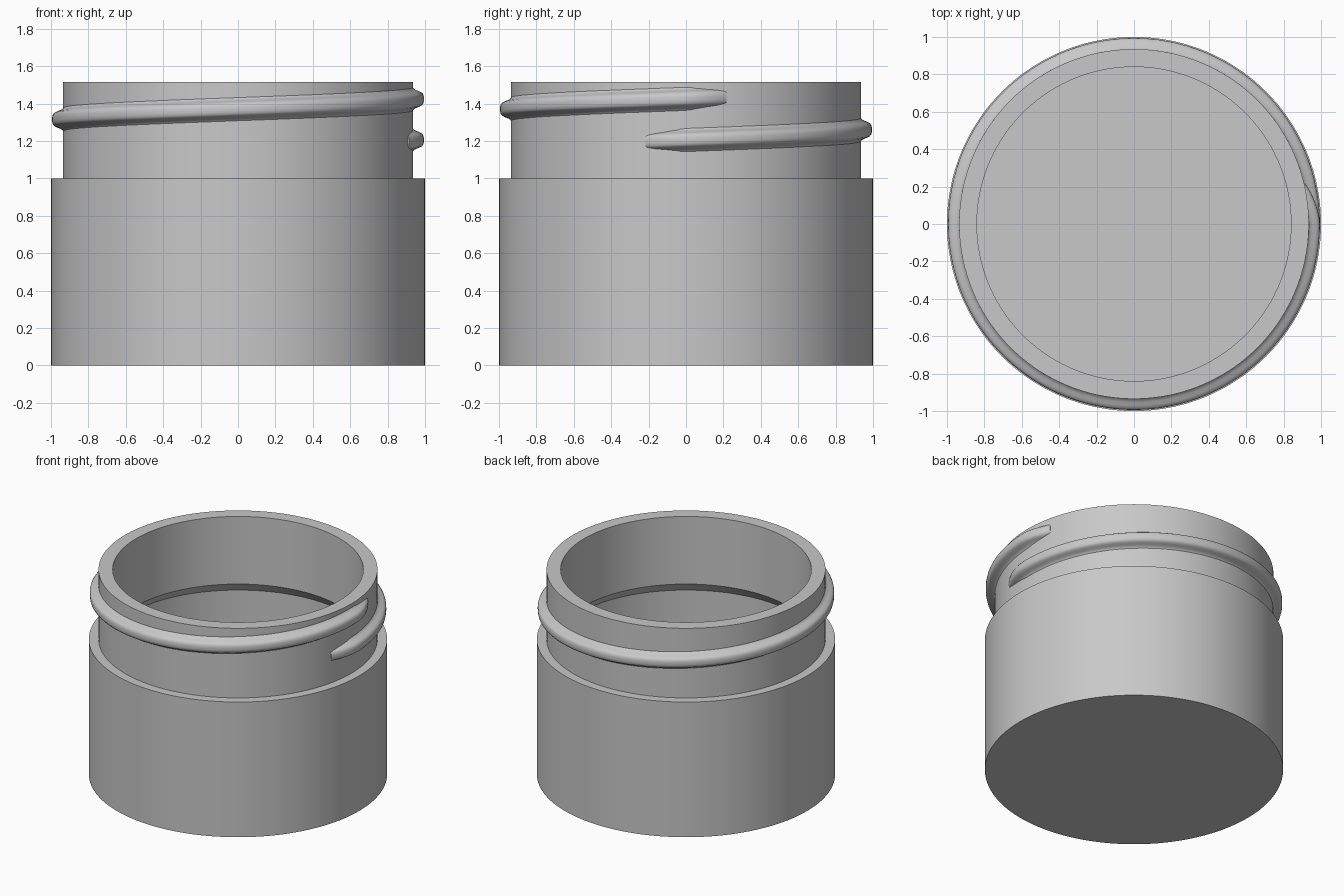
import bpy, bmesh, math

if "Cube" in bpy.data.objects:
    bpy.data.objects.remove(bpy.data.objects["Cube"])

SEG = 144
NECK_R = 0.935

plastic = bpy.data.materials.new("light grey")
plastic.diffuse_color = (0.58, 0.58, 0.58, 1)
plastic.use_nodes = True
plastic.node_tree.nodes["Principled BSDF"].inputs["Base Color"].default_value = plastic.diffuse_color


def finish(bm, name):
    """Turn a bmesh into a smooth shaded object with sharp edges kept."""
    bmesh.ops.recalc_face_normals(bm, faces=bm.faces[:])
    mesh = bpy.data.meshes.new(name)
    bm.to_mesh(mesh)
    bm.free()
    mesh.materials.append(plastic)
    obj = bpy.data.objects.new(name, mesh)
    bpy.context.collection.objects.link(obj)
    bpy.ops.object.select_all(action='DESELECT')
    obj.select_set(True)
    bpy.context.view_layer.objects.active = obj
    bpy.ops.object.shade_smooth_by_angle(angle=math.radians(30))
    return obj


def lathe(name, profile):
    """Revolve a (radius, height) profile around z; both ends become caps."""
    bm = bmesh.new()
    rings = []
    for r, z in profile:
        rings.append([bm.verts.new((r * math.cos(2 * math.pi * i / SEG),
                                    r * math.sin(2 * math.pi * i / SEG), z))
                      for i in range(SEG)])
    for a, b in zip(rings, rings[1:]):
        for i in range(SEG):
            j = (i + 1) % SEG
            bm.faces.new((a[i], a[j], b[j], b[i]))
    bm.faces.new(rings[0])
    bm.faces.new(rings[-1])
    return finish(bm, name)


# Jar: outer wall, shoulder, neck, rim, then the undercut cavity and its floor
lathe("jar", [(1.0, 0), (1.0, 1.0), (NECK_R, 1.0), (NECK_R, 1.515),
              (0.84, 1.515), (0.84, 1.015), (0.905, 0.94), (0.905, 0.1)])


def screw_thread():
    """Helical ridge of just over one turn that fades into the neck at both ends."""
    half = [(0.0, 0.062), (0.006, 0.054), (0.018, 0.047), (0.036, 0.040),
            (0.049, 0.033), (0.056, 0.024), (0.059, 0.010)]
    ridge = [(h, -z) for h, z in half] + [(h, z) for h, z in reversed(half)]
    runout = math.radians(13.3)
    start, end, pitch, steps = -runout, 2 * math.pi + runout, 0.22, 170
    bm = bmesh.new()
    rings = []
    for s in range(steps + 1):
        t = start + (end - start) * s / steps
        over = max(0, -t, t - 2 * math.pi) / runout
        sink = 0.053 * over ** 1.6
        mid = 1.205 + pitch * t / (2 * math.pi)
        # hidden root inside the neck wall closes the section
        section = [(0.87, -0.062)] + [(NECK_R + h - sink, z) for h, z in ridge] + [(0.87, 0.062)]
        rings.append([bm.verts.new((r * math.cos(t), r * math.sin(t), mid + z))
                      for r, z in section])
    n = len(rings[0])
    for a, b in zip(rings, rings[1:]):
        for i in range(n):
            j = (i + 1) % n
            bm.faces.new((a[i], a[j], b[j], b[i]))
    bm.faces.new(rings[0])
    bm.faces.new(rings[-1])
    return finish(bm, "screw_thread")


screw_thread()
